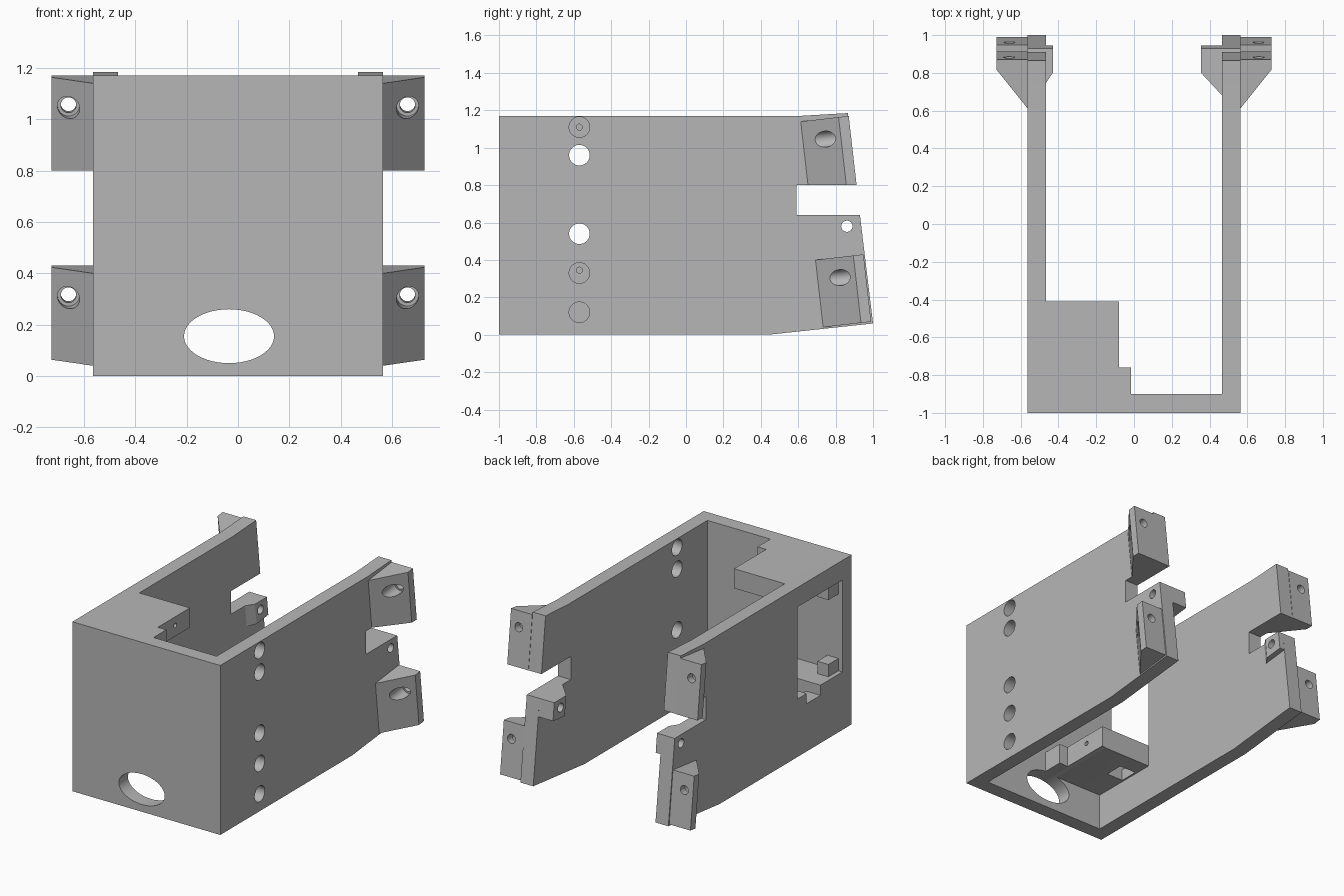
import bpy, bmesh, math
from mathutils import Vector, Matrix

if "Cube" in bpy.data.objects:
    bpy.data.objects.remove(bpy.data.objects["Cube"])

grey = bpy.data.materials.new("plain grey")
grey.use_nodes = True
COLOR = (0.47, 0.47, 0.47, 1)
grey.diffuse_color = COLOR
grey.node_tree.nodes["Principled BSDF"].inputs["Base Color"].default_value = COLOR

TILT = 0.114            # lean of the rear edge
OUT, INN = 0.565, 0.467  # outer and inner faces of the side walls
TOP = 1.17


def finish(name, bm):
    bmesh.ops.recalc_face_normals(bm, faces=bm.faces)
    mesh = bpy.data.meshes.new(name)
    bm.to_mesh(mesh)
    bm.free()
    mesh.materials.append(grey)
    ob = bpy.data.objects.new(name, mesh)
    bpy.context.scene.collection.objects.link(ob)
    return ob


def loft(name, ring_a, ring_b):
    """Solid between two matching rings of points."""
    bm = bmesh.new()
    a = [bm.verts.new(p) for p in ring_a]
    b = [bm.verts.new(p) for p in ring_b]
    bm.faces.new(a)
    bm.faces.new(b[::-1])
    for i in range(len(a)):
        j = (i + 1) % len(a)
        bm.faces.new((a[i], b[i], b[j], a[j]))
    return finish(name, bm)


def box(name, x, y, z):
    ring = [(x[0], y[0]), (x[1], y[0]), (x[1], y[1]), (x[0], y[1])]
    return loft(name, [(*p, z[0]) for p in ring], [(*p, z[1]) for p in ring])


def rod(start, end, radius, stretch=1):
    """Round cutter between two points; stretch widens it along x."""
    start, end = Vector(start), Vector(end)
    axis = end - start
    bm = bmesh.new()
    turn = axis.to_track_quat('Z', 'Y').to_matrix().to_4x4()
    bmesh.ops.create_cone(bm, cap_ends=True, segments=48, radius1=radius,
                          radius2=radius, depth=axis.length,
                          matrix=Matrix.Translation((start + end) / 2)
                          @ Matrix.Diagonal((stretch, 1, 1, 1)) @ turn)
    return finish("cutter", bm)


def cut(ob, *cutters):
    """Subtract the cutters, then discard them."""
    for c in cutters:
        c.hide_render = True
        m = ob.modifiers.new("cut", 'BOOLEAN')
        m.operation, m.solver, m.object = 'DIFFERENCE', 'EXACT', c
    graph = bpy.context.evaluated_depsgraph_get()
    mesh = bpy.data.meshes.new_from_object(ob.evaluated_get(graph))
    ob.modifiers.clear()
    ob.data = mesh
    for c in cutters:
        bpy.data.objects.remove(c)


def oval():
    return rod((-0.035, -1.2, 0.155), (-0.035, -0.3, 0.155), 0.105, 1.67)


def pivot():
    return rod((-1, 0.86, 0.58), (1, 0.86, 0.58), 0.03)


def notch():
    return box("cutter", (-0.7, -0.33), (-0.66, -0.51), (0.33, 0.6))


# Front wall with oval opening
front = box("front_wall", (-OUT, OUT), (-1, -0.9), (0, TOP))
cut(front, oval())

# Side walls with a leaning, notched rear edge
profile = [(-0.9, 0), (0.44, 0), (1, 0.06), (0.93, 0.64), (0.59, 0.64),
           (0.59, 0.8), (0.91, 0.8), (0.865, 1.185), (0.61, TOP), (-0.9, TOP)]
walls = {}
for side, s in (("left", 1), ("right", -1)):
    walls[side] = loft(side + "_wall", [(s * INN, *p) for p in profile],
                       [(s * OUT, *p) for p in profile])
cut(walls["left"], pivot(), *[rod((0.3, -0.57, z), (0.8, -0.57, z), 0.055)
                              for z in (0.12, 0.33, 0.54, 0.96, 1.11)])
cut(walls["right"], pivot(), notch(),
    box("cutter", (-0.8, -0.4), (-0.8999, -0.41), (0.4, 1.035)))

# Stepped mounting shelves
outline = [(-INN, -0.9), (-0.015, -0.9), (-0.015, -0.76), (-0.08, -0.76),
           (-0.08, -0.41), (-INN, -0.41)]
shelves = {}
for name, lo, hi in (("lower_shelf", 0.25, 0.4), ("upper_shelf", 1.035, TOP)):
    shelves[name] = loft(name, [(*p, lo) for p in outline], [(*p, hi) for p in outline])
cut(shelves["lower_shelf"], oval(), notch(),
    box("cutter", (-0.455, -0.33), (-0.66, -0.53), (0.1, 0.5)),
    rod((-0.25, -0.57, 0.345), (0, -0.57, 0.345), 0.016))
cut(shelves["upper_shelf"], rod((-0.25, -0.57, 1.11), (0, -0.57, 1.11), 0.016))

# Corner stops inside the side window
box("lower_stop", (-0.535, -0.45), (-0.9, -0.79), (0.4, 0.485))
box("upper_stop", (-0.535, -0.45), (-0.9, -0.79), (0.93, 1.035))


def gusset(name, plan, ref, bottom, top, low_slope, top_slope):
    """Leaning wedge: plan holds (x, y) at height ref."""
    y0 = plan[0][1]

    def ring(height, slope):
        pts = []
        for x, y in plan:
            z = height + slope * (y - y0)
            pts.append((x, y - TILT * (z - ref), z))
        return pts
    return loft(name, ring(bottom, low_slope), ring(top, top_slope))


# Rear mounting ears with counterbored holes, and inner pivot tabs
for side, s in (("left", 1), ("right", -1)):
    for level, y, ref, lo, hi, slope, hole in (
            ("upper", 0.61, TOP, 0.8, 1.14, 0, (0.735, 1.045)),
            ("lower", 0.69, 0.42, 0.04, 0.4, TILT, (0.82, 0.305))):
        plan = [(s * OUT, y), (s * 0.727, y + 0.205),
                (s * 0.727, y + 0.26), (s * OUT, y + 0.26)]
        ear = gusset(f"{side}_{level}_ear", plan, ref, lo, hi, slope, TILT)
        center = Vector((s * 0.66, *hole))
        along = Vector((0, 1, TILT)).normalized()
        cut(ear, rod(center - along * 0.25, center + along * 0.09, 0.043),
            rod(center - along * 0.2, center + along * 0.4, 0.03))
    reach, start = (0.355, 0.68) if s > 0 else (0.43, 0.745)
    plan = [(s * INN, start), (s * reach, 0.8), (s * reach, 0.93), (s * INN, 0.93)]
    tab = gusset(side + "_pivot_tab", plan, 0.64, 0.49, 0.64, TILT, 0)
    cut(tab, pivot())

# Smooth the bores while keeping edges crisp
bpy.ops.object.select_all(action='DESELECT')
for ob in bpy.context.scene.objects:
    if ob.type == 'MESH' and ob.data.materials and ob.data.materials[0] == grey:
        ob.select_set(True)
        bpy.context.view_layer.objects.active = ob
bpy.ops.object.shade_smooth_by_angle(angle=math.radians(25))
